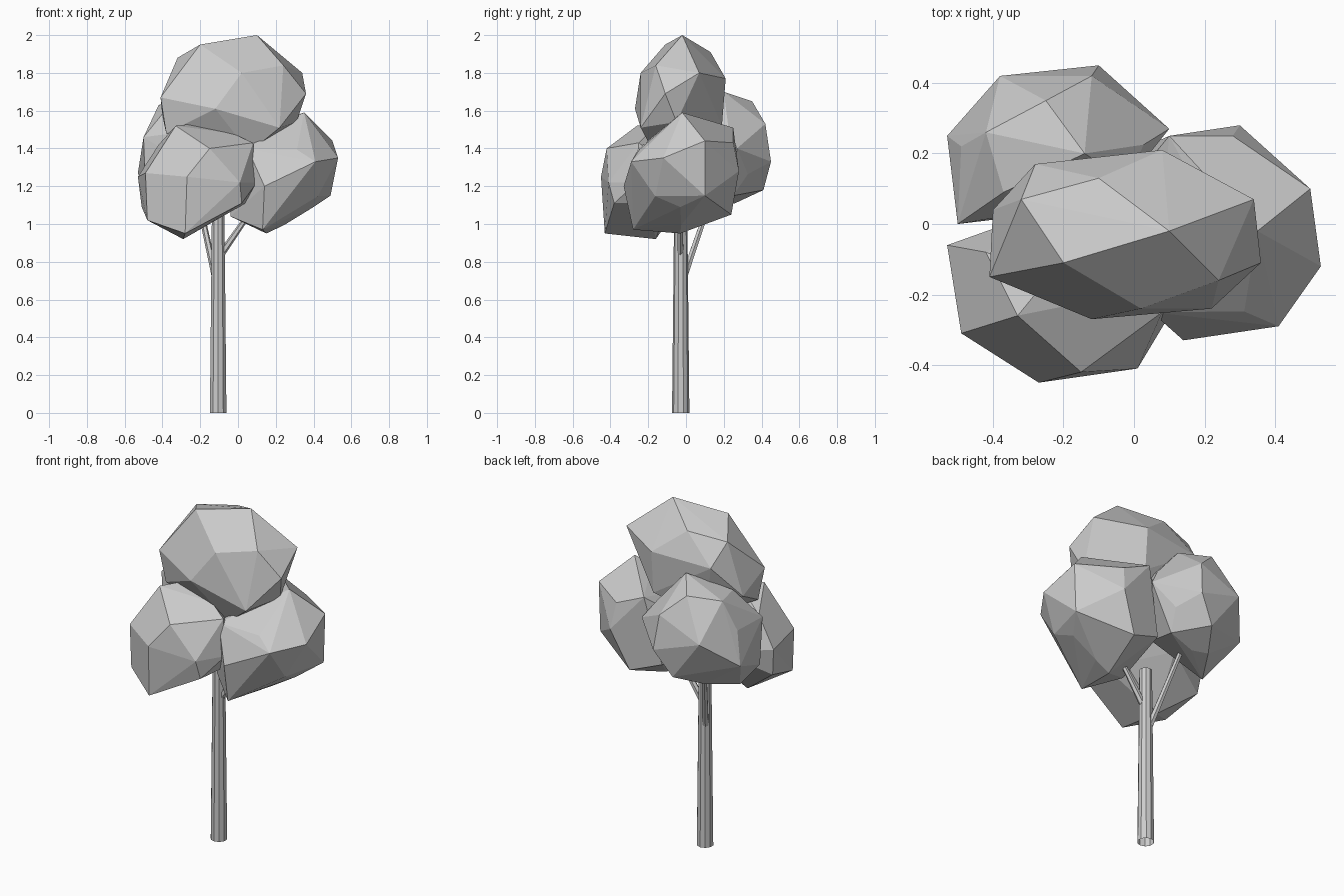
import bpy
import bmesh
from math import radians
from mathutils import Vector

default_cube = bpy.data.objects.get("Cube")
if default_cube:
    bpy.data.objects.remove(default_cube, do_unlink=True)


def make_material(name, color):
    material = bpy.data.materials.new(name)
    material.use_nodes = True
    material.diffuse_color = color
    shader = material.node_tree.nodes["Principled BSDF"]
    shader.inputs["Base Color"].default_value = color
    return material


grey = make_material("light grey", (0.6, 0.6, 0.6, 1))


def finish(name, bm):
    """Turn a bmesh into a flat shaded, grey object."""
    bmesh.ops.recalc_face_normals(bm, faces=bm.faces)
    mesh = bpy.data.meshes.new(name)
    bm.to_mesh(mesh)
    bm.free()
    mesh.materials.append(grey)
    obj = bpy.data.objects.new(name, mesh)
    bpy.context.collection.objects.link(obj)
    return obj


def leaf_clump(name, corners, fullness=0.86):
    """Faceted clump: an ellipsoid core stretched out to its main corners."""
    points = [Vector(corner) for corner in corners]
    low = Vector([min(p[axis] for p in points) for axis in range(3)])
    high = Vector([max(p[axis] for p in points) for axis in range(3)])
    center, half = (low + high) / 2, (high - low) / 2

    bm = bmesh.new()
    bmesh.ops.create_icosphere(bm, subdivisions=1, radius=fullness)
    for vert in bm.verts:
        vert.co = center + vert.co * half
    for point in points:
        bm.verts.new(point)

    # Wrap everything in one convex skin and drop what is inside it
    hull = bmesh.ops.convex_hull(bm, input=bm.verts, use_existing_faces=False)
    skin = {item for item in hull["geom"] if isinstance(item, bmesh.types.BMFace)}
    bmesh.ops.delete(bm, geom=[f for f in bm.faces if f not in skin], context="FACES")
    loose = [v for v in bm.verts if not v.link_faces]
    bmesh.ops.delete(bm, geom=loose, context="VERTS")
    bmesh.ops.dissolve_limit(bm, angle_limit=radians(4), verts=bm.verts, edges=bm.edges)
    return finish(name, bm)


def limb(name, start, end, start_radius, end_radius, sides):
    """Tapered, open ended wooden limb between two points."""
    start, end = Vector(start), Vector(end)
    span = end - start
    bm = bmesh.new()
    bmesh.ops.create_cone(bm, segments=sides, radius1=start_radius,
                          radius2=end_radius, depth=span.length, cap_ends=False)
    turn = span.to_track_quat("Z", "Y")
    for vert in bm.verts:
        vert.co = (start + end) / 2 + turn @ vert.co
    return finish(name, bm)


# Crown: one wide clump on top and three around the trunk
leaf_clump("top_leaves", [
    (0.1, -0.02, 2), (-0.2, -0.11, 1.95), (-0.1, 0.13, 1.91), (-0.32, 0.07, 1.88),
    (0.24, -0.16, 1.84), (0.02, -0.24, 1.8), (0.34, 0.07, 1.8), (0.36, -0.11, 1.69),
    (-0.41, -0.15, 1.67), (-0.12, -0.27, 1.61), (-0.28, 0.17, 1.75),
    (0.08, 0.21, 1.77), (0.08, 0.19, 1.52), (0.22, -0.24, 1.51), (0.31, -0.05, 1.54),
    (0.06, -0.17, 1.38), (-0.38, -0.13, 1.48), (-0.4, 0.04, 1.57), (-0.2, 0.1, 1.42)])

leaf_clump("front_leaves", [
    (-0.27, -0.45, 1.25), (-0.49, -0.31, 1.27), (-0.33, -0.26, 1.52),
    (-0.24, -0.15, 1.53), (-0.15, -0.42, 1.4), (-0.42, -0.08, 1.42), (0.01, -0.41, 1.22),
    (-0.28, -0.43, 0.95), (-0.29, -0.16, 0.92), (-0.48, -0.31, 1.02),
    (-0.03, -0.2, 1.48), (0.08, -0.25, 1.43), (0.1, -0.26, 1.22),
    (0.02, -0.38, 1.11), (-0.53, -0.06, 1.25), (-0.51, -0.08, 1.09),
    (-0.25, 0.04, 1.2), (0.04, -0.02, 1.25), (0.04, -0.2, 1.11)])

leaf_clump("left_leaves", [
    (0.35, -0.02, 1.59), (0.5, 0.1, 1.44), (0.53, -0.12, 1.35), (0.41, -0.29, 1.33),
    (0.14, -0.33, 1.2), (0.49, 0.1, 1.15), (0.3, 0.28, 1.28), (0.28, 0.25, 1.43),
    (0.1, 0.25, 1.51), (0.15, -0.03, 0.95), (0.13, -0.28, 0.97), (0.2, 0.24, 1.05),
    (0.4, -0.03, 1.09), (0.01, 0.21, 1.12), (-0.04, -0.14, 1.04),
    (0.05, -0.25, 1.4), (-0.04, 0.08, 1.36)])

leaf_clump("back_leaves", [
    (-0.25, 0.35, 1.65), (-0.12, 0.42, 1.53), (-0.1, 0.45, 1.33), (-0.38, 0.42, 1.42),
    (-0.42, 0.26, 1.63), (-0.53, 0.25, 1.27), (-0.5, 0, 1.46), (0.1, 0.27, 1.4),
    (-0.2, 0.41, 1.18), (-0.3, 0.26, 1.11), (-0.41, 0.08, 1.07), (-0.14, 0.2, 1.7),
    (-0.37, 0.09, 1.62), (-0.49, 0.01, 1.18), (-0.49, 0.22, 1.46),
    (-0.05, 0.25, 1.15), (-0.08, 0.05, 1.2), (-0.02, 0.12, 1.55)])

# Trunk and the two branches that carry the side clumps
limb("trunk", (-0.105, -0.028, 0), (-0.105, -0.028, 1.06), 0.046, 0.035, 10)
limb("back_branch", (-0.12, -0.01, 0.72), (-0.21, 0.13, 1.13), 0.019, 0.014, 6)
limb("left_branch", (-0.09, -0.03, 0.84), (0.05, -0.03, 1.04), 0.019, 0.014, 6)
